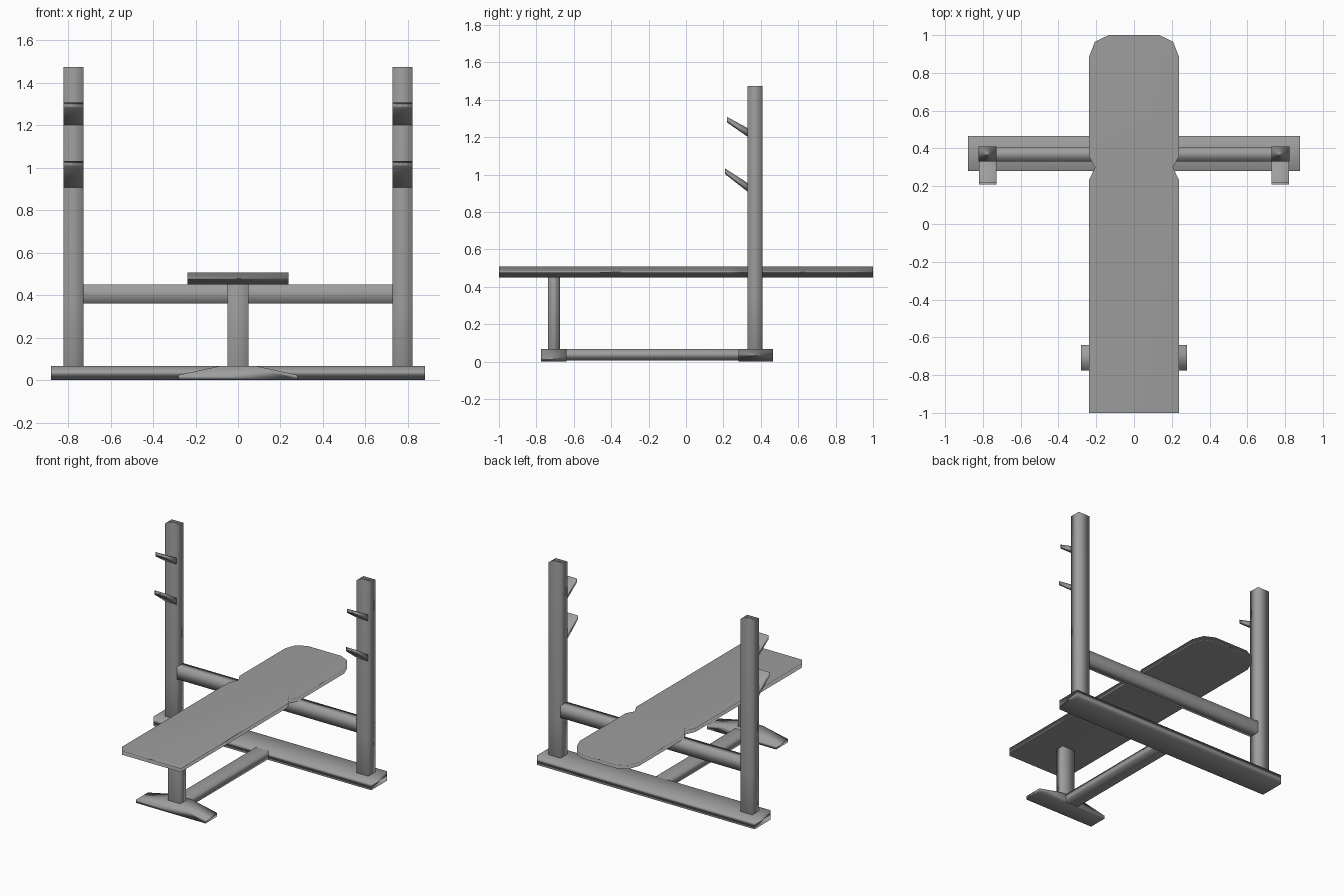
import bpy, bmesh
from mathutils import Vector

cube = bpy.data.objects.get("Cube")
if cube:
    bpy.data.objects.remove(cube, do_unlink=True)

GREY = (0.34, 0.34, 0.34, 1)
steel = bpy.data.materials.new("plain grey")
steel.use_nodes = True
steel.diffuse_color = GREY
steel.node_tree.nodes["Principled BSDF"].inputs["Base Color"].default_value = GREY


def finish(name, bm, mirror=False):
    """Turn a bmesh into a softly shaded object."""
    bmesh.ops.recalc_face_normals(bm, faces=bm.faces)
    mesh = bpy.data.meshes.new(name)
    bm.to_mesh(mesh)
    bm.free()
    mesh.materials.append(steel)
    for face in mesh.polygons:
        face.use_smooth = True
    obj = bpy.data.objects.new(name, mesh)
    bpy.context.collection.objects.link(obj)
    if mirror:
        obj.modifiers.new("Mirror", 'MIRROR').use_mirror_merge = False
    obj.modifiers.new("Weighted Normal", 'WEIGHTED_NORMAL')
    return obj


def prism(name, profile, axis, start, end, mirror=False, cuts=()):
    """Extrude a 2D profile along an axis; cuts are z heights of extra edge loops."""
    bm = bmesh.new()
    def place(a, b):
        point = [a, b]
        point.insert(axis, start)
        return point
    face = bm.faces.new([bm.verts.new(place(a, b)) for a, b in profile])
    out = bmesh.ops.extrude_face_region(bm, geom=[face])
    shift = Vector((0, 0, 0))
    shift[axis] = end - start
    bmesh.ops.translate(bm, vec=shift,
                        verts=[v for v in out["geom"] if isinstance(v, bmesh.types.BMVert)])
    for z in cuts:
        bmesh.ops.bisect_plane(bm, geom=bm.verts[:] + bm.edges[:] + bm.faces[:],
                               plane_co=(0, 0, z), plane_no=(0, 0, 1))
    return finish(name, bm, mirror)


def beam(name, x, y, z, **options):
    """Rectangular tube given its ranges on each axis."""
    outline = [(x[0], y[0]), (x[1], y[0]), (x[1], y[1]), (x[0], y[1])]
    return prism(name, outline, 2, z[0], z[1], **options)


POST_X, POST_Y = (0.727, 0.822), (0.33, 0.41)
BASE_TOP, PAD_BOTTOM = 0.068, 0.45

# Floor frame
beam("rear_base", (-0.88, 0.88), (0.28, 0.465), (0, BASE_TOP))
beam("floor_spine", (-0.05, 0.05), (-0.66, 0.3), (0.006, BASE_TOP - 0.002))
foot = [(-0.28, 0), (0.28, 0), (0.28, 0.025), (0.08, BASE_TOP),
        (-0.08, BASE_TOP), (-0.28, 0.025)]
prism("front_foot", foot, 1, -0.775, -0.64)

# Uprights, crossbar and front leg
beam("uprights", POST_X, POST_Y, (BASE_TOP - 0.01, 1.474),
     mirror=True, cuts=(0.36, PAD_BOTTOM))
beam("crossbar", (-0.74, 0.74), (0.332, 0.408), (0.362, PAD_BOTTOM))
beam("front_leg", (-0.05, 0.05), (-0.738, -0.674), (BASE_TOP - 0.01, PAD_BOTTOM + 0.01))

# Bar hooks: root height, tip height and tip depth differ slightly
for label, root, tip, reach in (("upper", 1.198, 1.278, 0.22), ("lower", 0.904, 1.003, 0.208)):
    hook = [(0.335, root), (0.335, root + 0.047), (reach, tip + 0.03), (reach, tip)]
    prism(label + "_bar_hooks", hook, 0, POST_X[0] + 0.001, POST_X[1] - 0.001, mirror=True)

# Bench pad with waist notch and clipped head end
side = [(0.238, -1), (0.238, 0.233), (0.206, 0.3), (0.238, 0.357),
        (0.238, 0.885), (0.207, 0.965), (0.134, 1)]
outline = side + [(-x, y) for x, y in reversed(side)]
prism("bench_pad", outline, 2, PAD_BOTTOM, 0.507)
